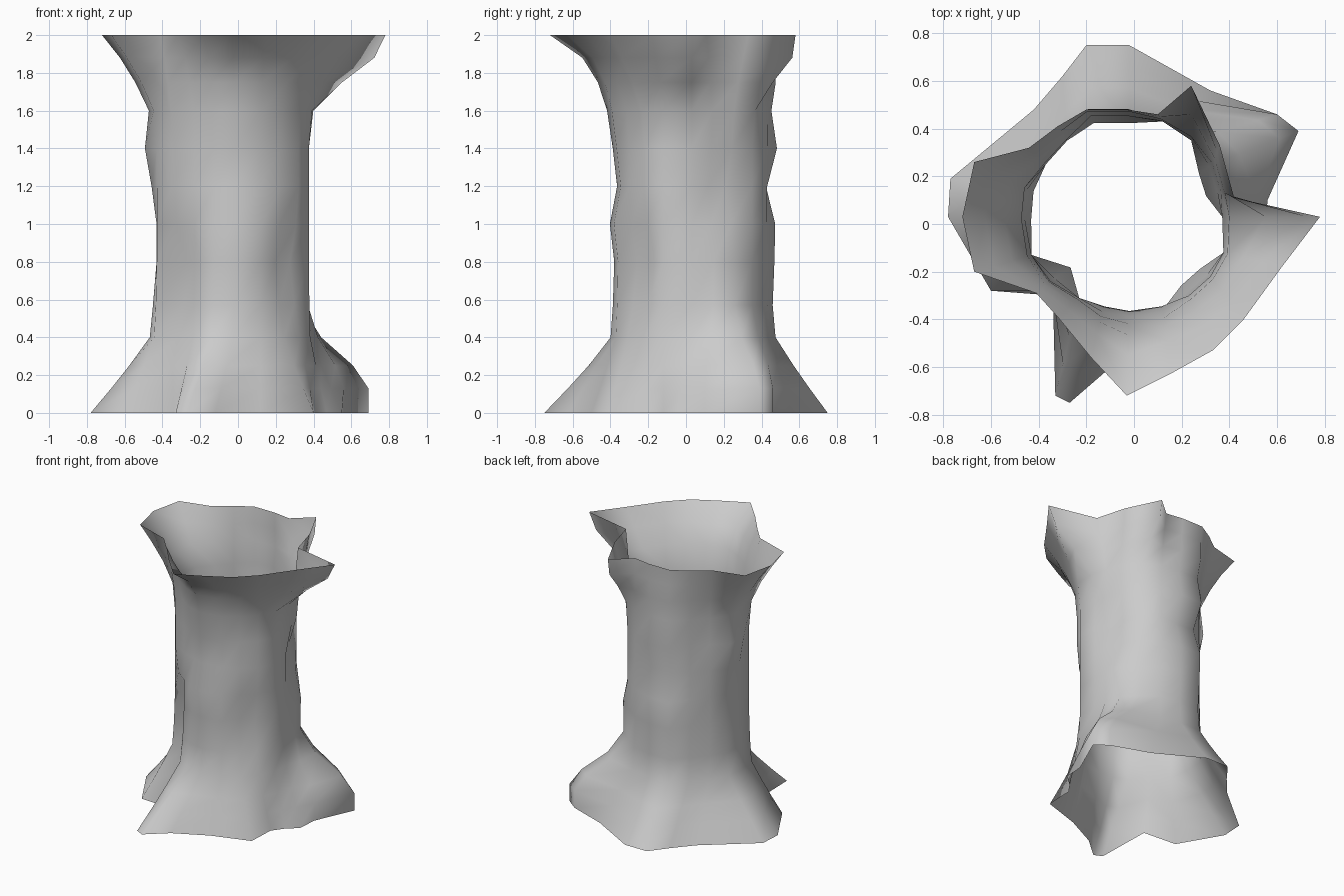
import bpy
from mathutils import Vector

# Matching 20-point outlines, counter-clockwise from +x
top_rim = [(.78, .03), (.42, .11), (.36, .33), (.24, .58), (.10, .46),
           (-.03, .48), (-.20, .48), (-.32, .41), (-.44, .32), (-.67, .26),
           (-.72, .03), (-.67, -.20), (-.41, -.29), (-.32, -.39), (-.18, -.56),
           (-.03, -.72), (.15, -.63), (.33, -.53), (.46, -.40), (.62, -.18)]
neck = [(.37, .03), (.36, .14), (.325, .25), (.24, .35), (.12, .43),
        (-.02, .45), (-.18, .45), (-.28, .35), (-.37, .25), (-.43, .14),
        (-.44, .02), (-.43, -.13), (-.35, -.24), (-.23, -.31), (-.13, -.36),
        (-.02, -.38), (.12, -.36), (.23, -.30), (.32, -.22), (.375, -.12)]
bottom_rim = [(.55, -.05), (.56, .10), (.69, .39), (.60, .46), (.32, .56),
              (-.02, .75), (-.20, .75), (-.30, .62), (-.42, .48), (-.77, .19),
              (-.78, .03), (-.60, -.28), (-.34, -.30), (-.33, -.72), (-.27, -.75),
              (-.12, -.62), (.12, -.50), (.40, -.41), (.41, -.20), (.47, -.12)]

# Rings: height, flare to bottom rim, flare to top rim, then swelling of the
# neck at the back, left, front left, front, front right and back right
rings = [(0, 1, 0, 1, 1, 1, 1, 1, 1),
         (.13, .68, 0, 1, 1, 1, 1, 1, 1),
         (.25, .40, 0, 1, 1, 1, 1, 1, 1),
         (.40, .08, 0, 1, 1, .9, 1, 1, 1),
         (.57, .03, 0, 1, 1, .82, 1, .92, 1.03),
         (.80, 0, 0, 1.04, .98, .76, 1, .86, 1.04),
         (1.0, 0, 0, 1.05, .98, .95, 1.06, .96, .95),
         (1.2, 0, 0, .94, 1.04, 1, .96, 1, .84),
         (1.4, 0, 0, 1.07, 1.12, 1, 1.02, 1, .97),
         (1.6, 0, .07, 1, 1.03, 1, 1.04, 1, 1),
         (1.75, 0, .34, 1.05, 1.03, 1, 1, 1, 1),
         (1.88, 0, .66, 1.02, 1, 1, 1, 1, 1),
         (2, 0, 1, 1, 1, 1, 1, 1, 1)]
sides = [(5, 6), (9, 10), (12,), (14, 15, 16), (17, 18), (1, 2)]
# Top flare strength per point
strength = {0: 1.3, 3: 1.4, 13: .85, 14: .75, 15: .75, 16: .75, 17: .85}


def ring_point(i, z, low, high, *swell):
    if i in (1, 2, 3) and low < 1:   # fuller lobe at the back right foot
        low = min(1, 1.45 * low + (.2 if low > .05 else 0))
        if low < .1:
            low = 0
    if .1 < high < 1:
        high = min(1, high * strength.get(i, 1))
    p = Vector(neck[i])
    for side, s in zip(sides, swell):
        if i in side:
            p *= s
    p = p.lerp(Vector(bottom_rim[i]), low).lerp(Vector(top_rim[i]), high)
    return (p.x, p.y, z)


# Open flared tube
n = len(neck)
verts = [ring_point(i, *r) for r in rings for i in range(n)]
faces = [(k * n + i, k * n + (i + 1) % n, (k + 1) * n + (i + 1) % n, (k + 1) * n + i)
         for k in range(len(rings) - 1) for i in range(n)]
mesh = bpy.data.meshes.new("flared_tube")
mesh.from_pydata(verts, [], faces)
mesh.shade_smooth()
tube = bpy.data.objects.new("flared_tube", mesh)
bpy.context.collection.objects.link(tube)
